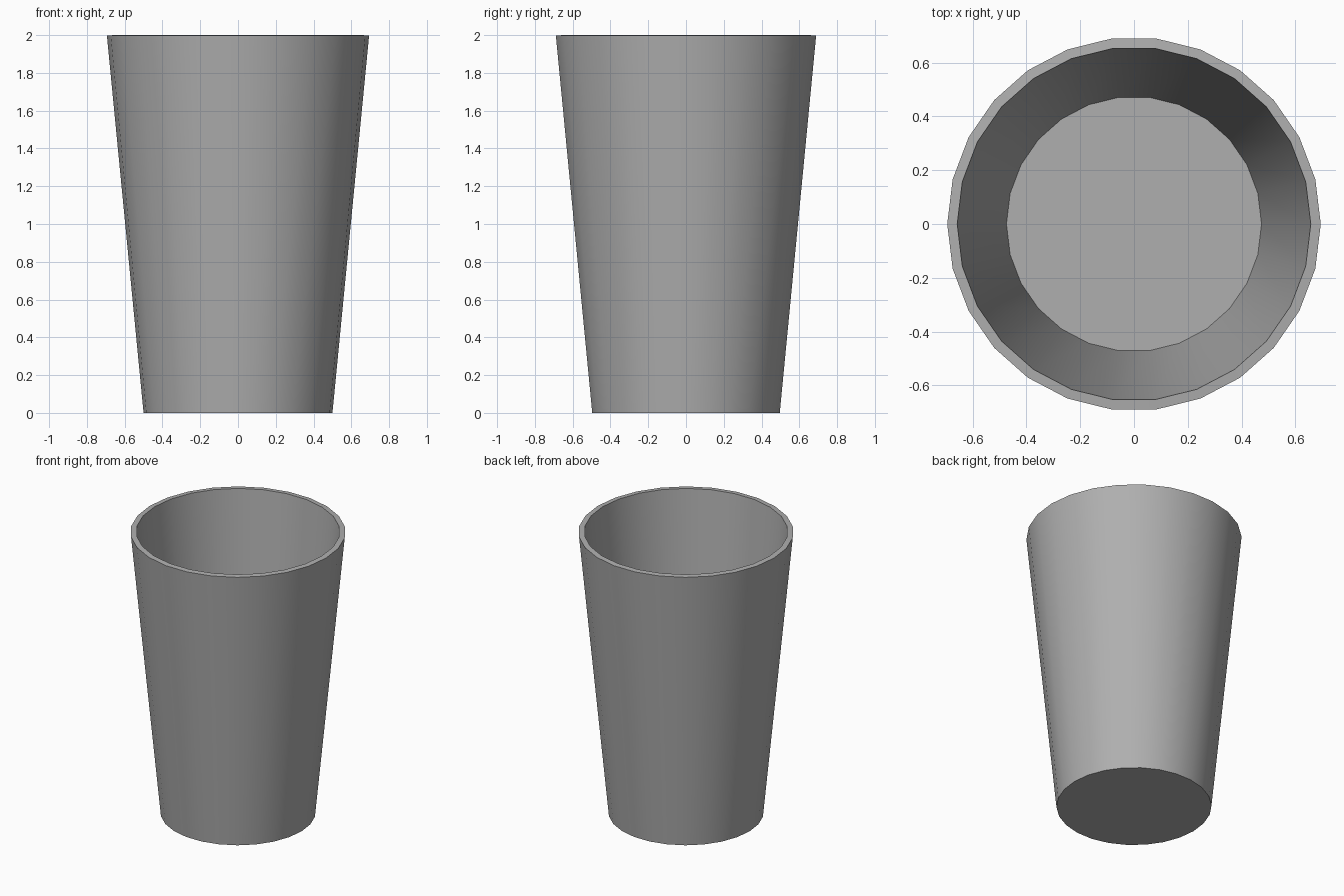
import bpy, bmesh, math

if "Cube" in bpy.data.objects:
    bpy.data.objects.remove(bpy.data.objects["Cube"])

SIDES = 26
# Profile (radius, height): outer base, outer rim, inner rim, inner floor
PROFILE = [(0.5, 0.0), (0.694, 1.997), (0.657, 2.0), (0.474, 0.028)]

bm = bmesh.new()

# Rings of the cup
rings = []
for r, z in PROFILE:
    rings.append([bm.verts.new((r * math.cos(2 * math.pi * i / SIDES),
                                r * math.sin(2 * math.pi * i / SIDES), z))
                  for i in range(SIDES)])

# Outer wall, rim and inner wall
for a, b in zip(rings, rings[1:]):
    for i in range(SIDES):
        j = (i + 1) % SIDES
        bm.faces.new((a[i], a[j], b[j], b[i]))

# Underside and inside floor
bm.faces.new(rings[0][::-1])
bm.faces.new(rings[-1])
bmesh.ops.recalc_face_normals(bm, faces=bm.faces[:])

mesh = bpy.data.meshes.new("cup")
bm.to_mesh(mesh)
bm.free()
cup = bpy.data.objects.new("cup", mesh)
bpy.context.collection.objects.link(cup)

# Darker grey surface
grey = bpy.data.materials.new("dark_grey")
grey.diffuse_color = (0.43, 0.43, 0.43, 1.0)
grey.use_nodes = True
grey.node_tree.nodes["Principled BSDF"].inputs["Base Color"].default_value = grey.diffuse_color
mesh.materials.append(grey)

# Smooth walls with crisp rim and base
bpy.context.view_layer.objects.active = cup
cup.select_set(True)
bpy.ops.object.shade_smooth_by_angle(angle=math.radians(30))
